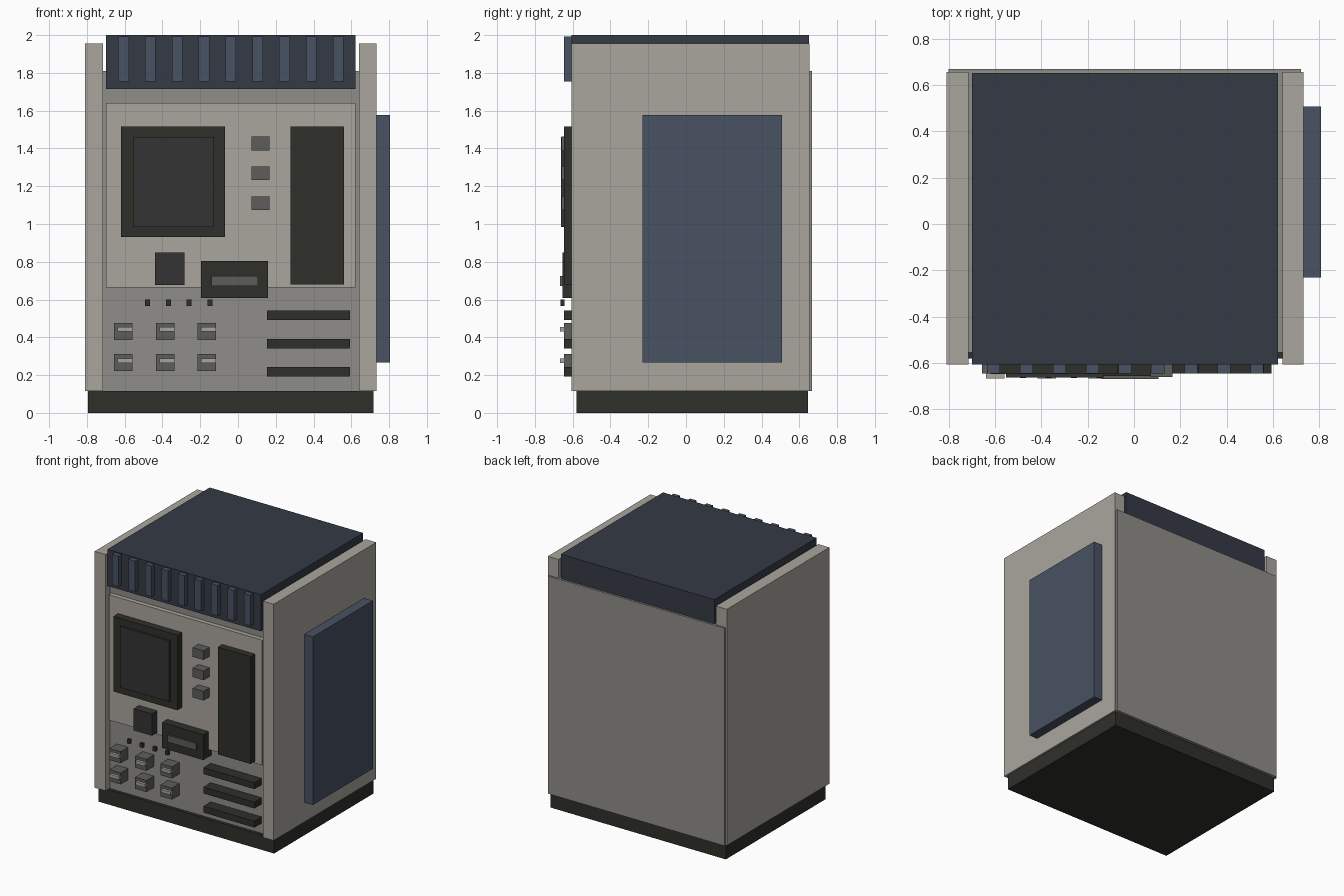
import bpy


def material(name, r, g, b):
    m = bpy.data.materials.new(name)
    m.diffuse_color = (r, g, b, 1)
    return m


BEIGE = material("beige", 0.40, 0.38, 0.34)
GREY = material("grey", 0.28, 0.27, 0.25)
MID = material("mid_grey", 0.11, 0.11, 0.105)
DARK = material("dark", 0.028, 0.028, 0.024)
GLASS = material("glass", 0.034, 0.034, 0.036)
NAVY = material("navy", 0.035, 0.042, 0.06)
BLUE = material("blue", 0.065, 0.085, 0.125)


def box(name, x, y, z, mat):
    """Box from (min, max) ranges on each axis."""
    bpy.ops.mesh.primitive_cube_add(size=1)
    o = bpy.context.object
    o.name = name
    o.location = [(a + b) / 2 for a, b in (x, y, z)]
    o.scale = [b - a for a, b in (x, y, z)]
    bpy.ops.object.transform_apply(location=False, rotation=False, scale=True)
    o.data.materials.append(mat)
    return o


PLATE = -0.59   # front of the raised control panel
BODY = -0.555   # front of the recessed cabinet

# Cabinet shell
box("base_plinth", (-0.795, 0.717), (-0.58, 0.645), (0, 0.115), DARK)
box("cabinet_body", (-0.715, 0.64), (BODY, 0.655), (0.115, 1.81), GREY)
box("back_panel", (-0.80, 0.72), (0.655, 0.668), (0.115, 1.81), GREY)
box("left_side_panel", (-0.81, -0.715), (-0.607, 0.655), (0.115, 1.955), BEIGE)
box("right_side_panel", (0.64, 0.732), (-0.607, 0.655), (0.115, 1.955), BEIGE)
box("side_blue_panel", (0.732, 0.806), (-0.23, 0.507), (0.268, 1.577), BLUE)

# Top cap with vertical slats
box("top_cap", (-0.70, 0.622), (-0.607, 0.652), (1.715, 2.0), NAVY)
for i in range(9):
    x = -0.606 + i * 0.142
    box("cap_slat", (x - 0.028, x + 0.028), (-0.645, -0.607), (1.755, 1.993), BLUE)

# Upper control panel
box("control_panel", (-0.70, 0.622), (PLATE, BODY), (0.665, 1.64), BEIGE)
box("screen_frame", (-0.62, -0.07), (-0.647, PLATE), (0.93, 1.515), DARK)
box("screen_glass", (-0.553, -0.13), (-0.662, -0.647), (0.985, 1.46), GLASS)
box("tall_dark_panel", (0.278, 0.56), (-0.645, PLATE), (0.68, 1.515), DARK)
for z in (1.426, 1.268, 1.11):
    box("panel_button", (0.072, 0.166), (-0.66, PLATE), (z - 0.036, z + 0.036), MID)
box("square_key", (-0.44, -0.283), (-0.655, PLATE), (0.678, 0.848), GLASS)
box("slot_housing", (-0.196, 0.16), (-0.655, BODY), (0.607, 0.805), DARK)
box("slot_insert", (-0.14, 0.105), (-0.668, -0.655), (0.673, 0.726), MID)

# Indicator lamps
for i in range(4):
    x = -0.479 + i * 0.11
    box("indicator_lamp", (x - 0.013, x + 0.013), (-0.665, -0.642), (0.567, 0.60), DARK)

# Switch grid with raised light levers
for x in (-0.656, -0.434, -0.214):
    for z in (0.387, 0.222):
        box("switch_block", (x, x + 0.098), (-0.646, BODY), (z, z + 0.09), MID)
        box("switch_lever", (x + 0.018, x + 0.098), (-0.667, -0.646),
            (z + 0.043, z + 0.067), BEIGE)

# Lower vent bars
for z in (0.518, 0.367, 0.218):
    box("vent_bar", (0.153, 0.593), (-0.645, BODY), (z - 0.025, z + 0.025), DARK)
